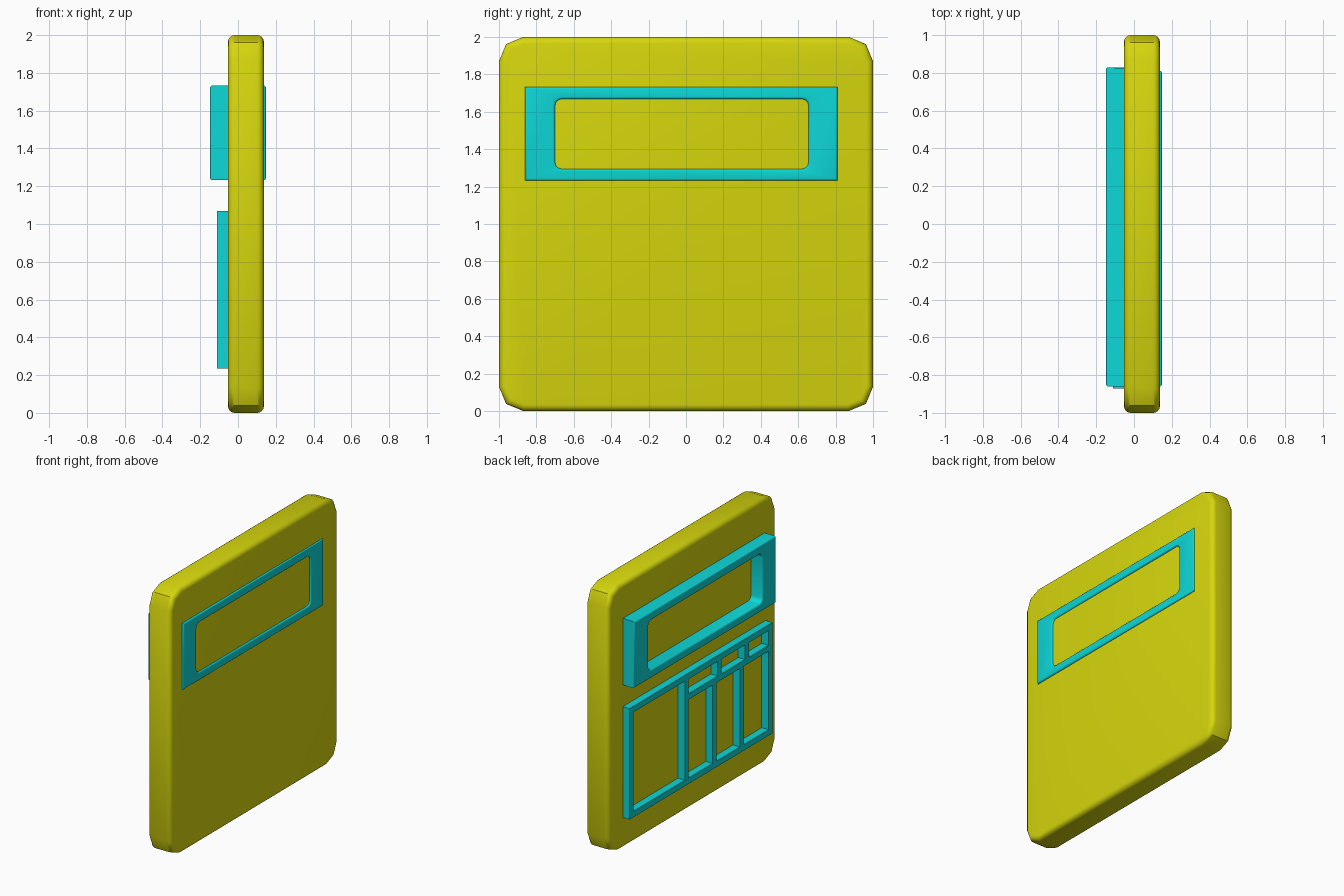
import bpy
import bmesh
from math import radians

old = bpy.data.objects.get("Cube")
if old:
    bpy.data.objects.remove(old, do_unlink=True)


def material(name, rgb):
    mat = bpy.data.materials.new(name)
    mat.use_nodes = True
    mat.diffuse_color = (*rgb, 1)
    mat.node_tree.nodes["Principled BSDF"].inputs["Base Color"].default_value = (*rgb, 1)
    return mat


yellow = material("yellow", (0.68, 0.68, 0.004))
cyan = material("cyan", (0.004, 0.68, 0.68))


def finish(name, bm, mat, smooth=True):
    bmesh.ops.recalc_face_normals(bm, faces=bm.faces[:])
    mesh = bpy.data.meshes.new(name)
    bm.to_mesh(mesh)
    bm.free()
    mesh.materials.append(mat)
    obj = bpy.data.objects.new(name, mesh)
    bpy.context.collection.objects.link(obj)
    if smooth:
        bpy.ops.object.select_all(action='DESELECT')
        obj.select_set(True)
        bpy.context.view_layer.objects.active = obj
        bpy.ops.object.shade_smooth_by_angle(angle=radians(40))
    return obj


def add_box(bm, x, y, z):
    """Add a box spanning the (low, high) ranges x, y and z."""
    verts = bmesh.ops.create_cube(bm, size=1)["verts"]
    for v in verts:
        v.co = [lo + (c + 0.5) * (hi - lo) for c, (lo, hi) in zip(v.co, (x, y, z))]


def along_x(edge):
    a, b = edge.verts
    return abs(a.co.x - b.co.x) > 0.1


def bevel(bm, edges, width, segments):
    bmesh.ops.bevel(bm, geom=edges, offset=width, offset_type='OFFSET',
                    segments=segments, profile=0.5, affect='EDGES', clamp_overlap=True)


# Body: slab with broad corners and softly rounded rims
bm = bmesh.new()
add_box(bm, (-0.053, 0.137), (-1, 1), (0, 2))
bevel(bm, [e for e in bm.edges if along_x(e)], 0.13, 2)
bevel(bm, [e for e in bm.edges if not along_x(e)], 0.035, 4)
finish("body", bm, yellow)


# Screen frame: rectangular ring passing through the body
def rectangle(y0, y1, z0, z1):
    return [(y0, z0), (y1, z0), (y1, z1), (y0, z1)]


bm = bmesh.new()
hole = rectangle(-0.70, 0.655, 1.295, 1.668)
loops = []
for x, y1 in ((-0.148, 0.83), (0.148, 0.81)):
    for ring in (rectangle(-0.86, y1, 1.232, 1.733), hole):
        loops.append([bm.verts.new((x, y, z)) for y, z in ring])
front_out, front_in, back_out, back_in = loops
for a, b in ((front_out, front_in), (front_in, back_in),
             (back_in, back_out), (back_out, front_out)):
    for i in range(4):
        j = (i + 1) % 4
        bm.faces.new((a[i], a[j], b[j], b[i]))
bmesh.ops.recalc_face_normals(bm, faces=bm.faces[:])
inner = set(front_in + back_in)
bevel(bm, [e for e in bm.edges if along_x(e) and set(e.verts) <= inner], 0.035, 3)
bevel(bm, [e for e in bm.edges
           if not along_x(e) and e.calc_face_angle(0) > 1], 0.02, 3)
finish("screen_frame", bm, cyan)

# Keypad grid: outer border, tall divider, shelf and short dividers
depth = (-0.11, -0.045)
right, left, low, high = -0.87, 0.828, 0.235, 1.07
bar = 0.045
shelf = (0.87, 0.915)
bm = bmesh.new()
for z in (low, high - bar):
    add_box(bm, depth, (right, left), (z, z + bar))
for y in (right, 0.125, left - bar):
    add_box(bm, depth, (y, y + bar), (low + bar, high - bar))
add_box(bm, depth, (right + bar, 0.125), shelf)
for y in (-0.265, -0.59):
    add_box(bm, depth, (y, y + bar), (shelf[1], high - bar))
for y in (-0.205, -0.53):
    add_box(bm, depth, (y, y + bar), (low + bar, shelf[0]))
finish("keypad_grid", bm, cyan, smooth=False)
